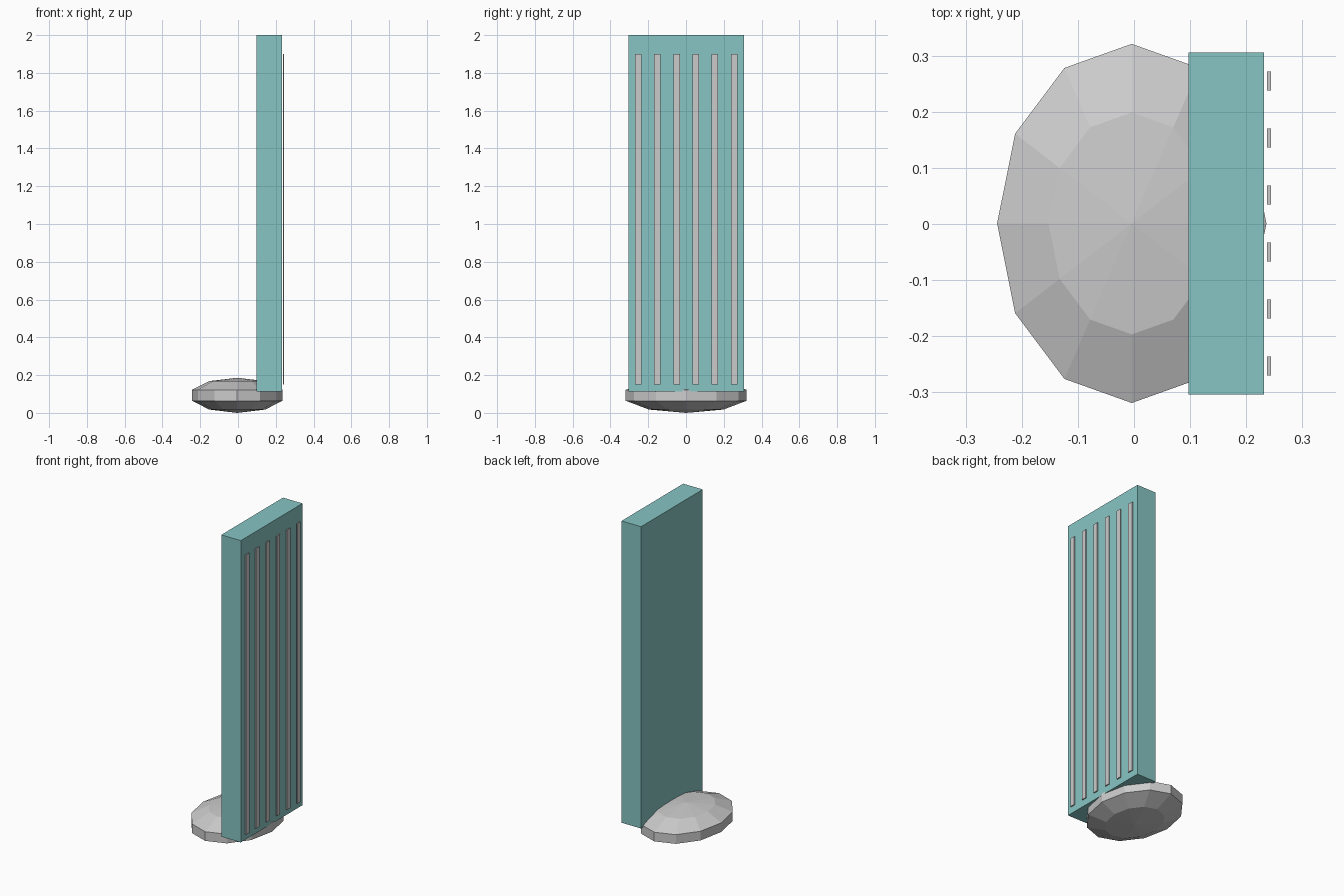
import bpy, bmesh, math
from mathutils import Matrix, Vector

if "Cube" in bpy.data.objects:
    bpy.data.objects.remove(bpy.data.objects["Cube"])


def finish(name, bm, mat=None):
    mesh = bpy.data.meshes.new(name)
    bm.to_mesh(mesh)
    bm.free()
    obj = bpy.data.objects.new(name, mesh)
    bpy.context.collection.objects.link(obj)
    if mat:
        mesh.materials.append(mat)
    return obj


def box(name, lo, hi, mat=None):
    lo, hi = Vector(lo), Vector(hi)
    bm = bmesh.new()
    bmesh.ops.create_cube(bm, size=1, matrix=Matrix.Translation((lo + hi) / 2)
                          @ Matrix.Diagonal((*(hi - lo), 1)))
    return finish(name, bm, mat)


teal = bpy.data.materials.new("teal")
teal.diffuse_color = (0.24, 0.56, 0.55, 1)
teal.use_nodes = True
teal.node_tree.nodes["Principled BSDF"].inputs["Base Color"].default_value = teal.diffuse_color

# Faceted base: flattened low-poly sphere, widest rings sit 18 degrees off the equator
k = math.cos(math.radians(18))
bm = bmesh.new()
bmesh.ops.create_uvsphere(bm, u_segments=12, v_segments=5, radius=1,
                          matrix=Matrix.Translation((-0.004, 0.001, 0.093))
                          @ Matrix.Diagonal((0.24 / k, 0.32 / k, 0.093, 1)))
finish("base", bm)

# Tall upright panel
box("panel", (0.097, -0.304, 0.112), (0.232, 0.306, 2.0), teal)

# Thin vertical slats just off the panel's right face
for i in range(6):
    y = 0.001 + (i - 2.5) * 0.1015
    box(f"slat_{i + 1}", (0.237, y - 0.017, 0.15), (0.244, y + 0.017, 1.9))
